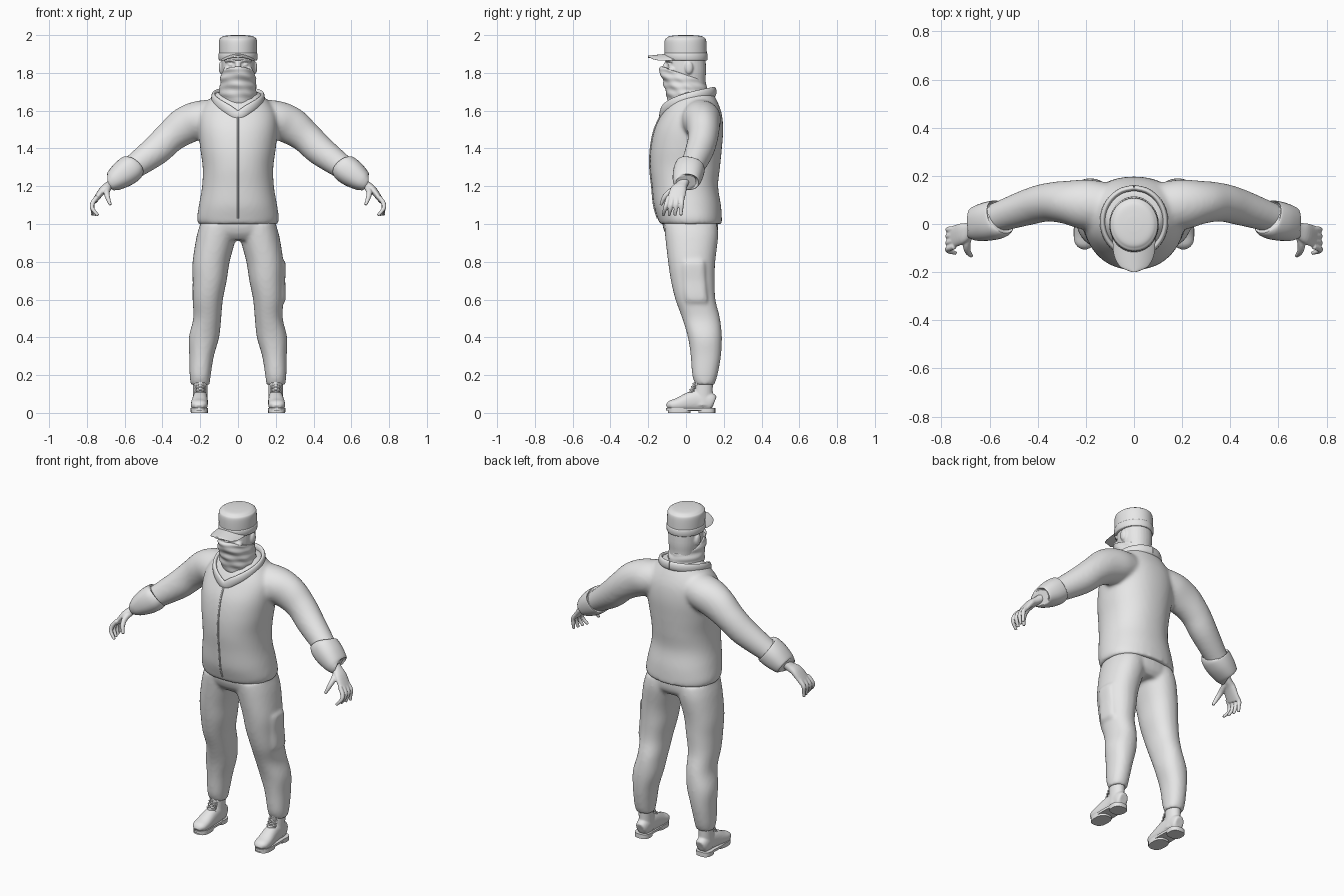
import bpy, bmesh, math
from mathutils import Vector, Matrix

if "Cube" in bpy.data.objects:
    bpy.data.objects.remove(bpy.data.objects["Cube"])

grey = bpy.data.materials.new("plain_grey")
grey.use_nodes = True
grey.diffuse_color = (.8, .8, .8, 1)
grey.node_tree.nodes["Principled BSDF"].inputs["Base Color"].default_value = grey.diffuse_color

X, Y, Z = Matrix.Identity(3)
SIDES = {"left": 1, "right": -1}


def spline(rings, steps):
    """Catmull-Rom through rings of (x, y, z, half width, optional half depth)."""
    rows = [Vector((*ring[:4], ring[-1])) for ring in rings]
    last = len(rows) - 1
    smooth = []
    for i in range(last):
        before, start = rows[max(i - 1, 0)], rows[i]
        end, after = rows[i + 1], rows[min(i + 2, last)]
        for k in range(steps):
            t = k / steps
            smooth.append(start + (end - before) * (t / 2)
                          + (before * 2 - start * 5 + end * 4 - after) * (t * t / 2)
                          + (start * 3 - before - end * 3 + after) * (t ** 3 / 2))
    return smooth + [rows[-1]]


def loft(bm, rings, side=Y, flat=None, power=2, count=32, steps=5, mirror=1, warp=None):
    """Skin elliptical rings into a closed tube."""
    rows = spline(rings, steps)
    last = len(rows) - 1
    loops = []
    for i, row in enumerate(rows):
        centre = Vector(row[:3])
        along = flat or (Vector(rows[min(i + 1, last)][:3]) - Vector(rows[max(i - 1, 0)][:3])).normalized()
        deep = (side - along * side.dot(along)).normalized()
        wide = deep.cross(along)
        loop = []
        for k in range(count):
            angle = math.tau * k / count
            u, v = (math.copysign(abs(w) ** (2 / power), w) for w in (math.cos(angle), math.sin(angle)))
            point = centre + wide * u * row[3] + deep * v * row[4]
            if warp:
                point = warp(point)
            loop.append(bm.verts.new((point.x * mirror, point.y, point.z)))
        loops.append(loop)
    for low, high in zip(loops, loops[1:]):
        for k in range(count):
            bm.faces.new((low[k - 1], low[k], high[k], high[k - 1]))
    bm.faces.new(loops[0])
    bm.faces.new(loops[-1])


def ball(bm, centre, size):
    matrix = Matrix.Translation(centre) @ Matrix.Diagonal((*size, 1))
    bmesh.ops.create_uvsphere(bm, u_segments=20, v_segments=12, radius=1, matrix=matrix)


def upright(rows):
    """Turn rows of (z, front y, back y, half width) into centred rings."""
    return [(0, (front + back) / 2, z, width, (back - front) / 2) for z, front, back, width in rows]


def finish(name, bm, voxel=0, passes=4):
    """Make the object; a voxel size blends overlapping pieces into one skin."""
    bmesh.ops.recalc_face_normals(bm, faces=bm.faces)
    mesh = bpy.data.meshes.new(name)
    bm.to_mesh(mesh)
    bm.free()
    mesh.materials.append(grey)
    ob = bpy.data.objects.new(name, mesh)
    bpy.context.collection.objects.link(ob)
    mesh.shade_smooth()
    if voxel:
        blend = ob.modifiers.new("blend", "REMESH")
        blend.mode, blend.voxel_size, blend.use_smooth_shade = "VOXEL", voxel, True
        soften = ob.modifiers.new("soften", "SMOOTH")
        soften.factor, soften.iterations = .5, passes
    else:
        mesh.set_sharp_from_angle(angle=math.radians(60))


# Jacket: torso and sleeves blended together
torso = [(1, -.14, .19, .21), (1.03, -.15, .19, .217), (1.1, -.17, .185, .207), (1.2, -.18, .17, .19),
         (1.3, -.19, .18, .187), (1.4, -.187, .19, .2), (1.5, -.167, .197, .21),
         (1.58, -.13, .19, .205), (1.64, -.095, .17, .17), (1.7, -.05, .14, .11)]
bm = bmesh.new()
loft(bm, upright(torso), flat=Z, power=2.2, count=48)
for s in SIDES.values():
    loft(bm, [(.06, .07, 1.575, .085, .09), (.19, .08, 1.555, .1, .105), (.28, .09, 1.52, .1, .09),
              (.36, .09, 1.46, .085, .08), (.44, .07, 1.385, .08, .075), (.59, .02, 1.275, .06)], mirror=s)
finish("jacket", bm, .011, 8)

# Front closure seam follows the torso outline
bm = bmesh.new()
loft(bm, [(0, front, z, .005) for z, front, back, width in torso[1:-2]], count=8)
finish("front_seam", bm)

# V shaped collar band
bm = bmesh.new()
band = []
for i in range(-8, 9):
    turn = i / 8
    band.append((.13 * math.sin(turn * math.pi), .01 - .14 * math.cos(turn * math.pi),
                 1.7 - .125 * (1 - abs(turn)) ** 2, .012, .026))
loft(bm, band, side=Z, count=16, steps=3)
finish("collar", bm)

for tag, s in SIDES.items():
    # Turned back sleeve cuff
    bm = bmesh.new()
    loft(bm, [(.555, .025, 1.305, .06, .07), (.565, .02, 1.296, .074, .08), (.61, .01, 1.263, .072, .08),
              (.66, 0, 1.226, .055, .07), (.67, 0, 1.22, .04, .055)], power=2.3, mirror=s)
    finish(tag + "_cuff", bm)

    # Hand: palm, four curled fingers and thumb
    bm = bmesh.new()
    loft(bm, [(.62, 0, 1.255, .028, .034), (.675, -.02, 1.21, .023, .03), (.715, -.04, 1.18, .02, .043),
              (.76, -.056, 1.12, .013, .045)], mirror=s, power=2.3)
    for i in range(4):
        y = .024 * i - .093
        loft(bm, [(.745, y, 1.145, .012), (.77, 1.1 * y, 1.11, .0125), (.77, 1.2 * y, 1.08, .011),
                  (.74 + .01 * i, 1.3 * y, 1.045, .008)], count=12, mirror=s)
    loft(bm, [(.685, -.035, 1.195, .018), (.695, -.085, 1.17, .016), (.69, -.115, 1.14, .013),
              (.675, -.133, 1.1, .008)], side=X, count=12, mirror=s)
    finish(tag + "_hand", bm, .004, 3)

    # Boot: foot and shaft
    bm = bmesh.new()
    loft(bm, [(.2, .15, .055, .025, .03), (.2, .13, .06, .036, .047), (.2, .05, .065, .04, .055),
              (.205, -.04, .045, .045, .036), (.205, -.08, .04, .04, .026), (.205, -.1, .03, .02, .012)],
         side=Z, power=2.3, mirror=s)
    loft(bm, [(.2, .085, .04, .04, .06), (.2, .09, .1, .038, .052), (.2, .095, .18, .04, .048)],
         flat=Z, mirror=s)
    finish(tag + "_boot", bm, .005)

    # Sole: rim, heel block and front tread
    bm = bmesh.new()
    for y, low, length in ((.025, .012, .13), (.11, 0, .045), (-.035, 0, .06)):
        loft(bm, [(.205, y, low, .045, length), (.205, y, .026, .046, length)],
             flat=Z, power=2.6, mirror=s, steps=1)
    finish(tag + "_boot_sole", bm)

    # Crossed laces
    bm = bmesh.new()
    for i in range(5):
        y, z = .002 + i * .009, .09 + i * .016
        for d in (1, -1):
            loft(bm, [(.2 + d * k * .028, y + abs(k) * .022, z + k * .006, .004) for k in (-1, 0, 1)],
                 side=Z, count=6, mirror=s)
    finish(tag + "_boot_laces", bm)

# Trousers: hips and baggy legs blended together, with a pocket on the left thigh
bm = bmesh.new()
loft(bm, upright([(1.06, -.12, .165, .19), (1, -.125, .17, .2), (.95, -.11, .166, .2), (.915, -.08, .14, .17)]),
     flat=Z, power=2.3)
for s in SIDES.values():
    loft(bm, [(.1, .025, 1, .1, .14), (.115, .03, .93, .105, .14), (.142, .03, .8, .098, .125),
              (.15, .036, .7, .09, .116), (.16, .05, .6, .08, .106), (.163, .08, .5, .074, .1),
              (.18, .1, .4, .08, .09), (.193, .105, .3, .065, .08), (.2, .1, .2, .056, .067),
              (.2, .1, .15, .05)], flat=Z, power=2.2, mirror=s)
loft(bm, [(.215, .04, .81, .02, .05), (.222, .04, .79, .03, .06), (.222, .045, .7, .028, .06),
          (.222, .055, .6, .03, .06), (.21, .06, .575, .02, .05)], flat=Z, power=3)
finish("trousers", bm, .01, 6)

# Head with nose, brow, eyes, cheeks and ears
bm = bmesh.new()
loft(bm, upright([(1.6, -.03, .11, .065), (1.7, -.05, .105, .07), (1.76, -.085, .103, .08),
                  (1.82, -.1, .106, .087), (1.93, -.09, .1, .085)]), flat=Z, power=2.2)
loft(bm, [(0, -.09, 1.87, .014), (0, -.108, 1.84, .014), (0, -.118, 1.8, .02)], flat=Z, count=16)
for s in SIDES.values():
    loft(bm, [(.008, -.1, 1.862, .01), (.04, -.097, 1.87, .01), (.07, -.072, 1.862, .007)],
         side=Z, count=12, mirror=s)
    ball(bm, (s * .036, -.083, 1.843), (.017, .014, .011))
    ball(bm, (s * .05, -.074, 1.815), (.028, .022, .02))
    ball(bm, (s * .09, .015, 1.828), (.012, .022, .034))
finish("head", bm, .005, 3)


def drape(p):
    """Ripple the cloth into folds and lift it at the front."""
    turn = math.atan2(p.x, -p.y)
    fold = 1 + .02 * math.sin(turn * 5 + p.z * 90) + .02 * math.sin(p.z * 150 + math.cos(turn) * 5)
    return Vector((p.x * fold, p.y * fold, p.z - p.y * .35))


# Face scarf
bm = bmesh.new()
loft(bm, upright([(1.58, -.08, .1, .07), (1.63, -.1, .12, .095), (1.68, -.113, .12, .1),
                  (1.72, -.125, .118, .097), (1.755, -.14, .112, .094), (1.785, -.135, .107, .09),
                  (1.79, -.11, .1, .083)]), flat=Z, power=1.9, count=64, steps=6, warp=drape)
finish("face_scarf", bm)

# Cap crown
bm = bmesh.new()
loft(bm, upright([(1.868, -.108, .108, .096), (1.9, -.113, .11, .1), (1.97, -.113, .107, .1),
                  (1.987, -.1, .096, .09), (1.996, -.08, .076, .07), (2, -.03, .03, .03)]), flat=Z, count=48)
finish("cap_crown", bm)

# Cap band
bm = bmesh.new()
loft(bm, upright([(1.866, -.108, .11, .098), (1.872, -.115, .114, .102), (1.9, -.117, .114, .103),
                  (1.906, -.112, .11, .099)]), flat=Z, count=48, steps=2)
finish("cap_band", bm)

# Cap bill, rounded at the front and drooping at its sides
bm = bmesh.new()
bill = []
for i in range(9):
    t = i / 8
    bill.append((0, -.06 - .14 * t, 1.9 - .015 * t, .088 * math.sqrt(1.01 - t ** 3), .006))
loft(bm, bill, side=Z, flat=-Y, count=40, warp=lambda p: p - Z * p.x ** 2 * 4)
finish("cap_bill", bm)
